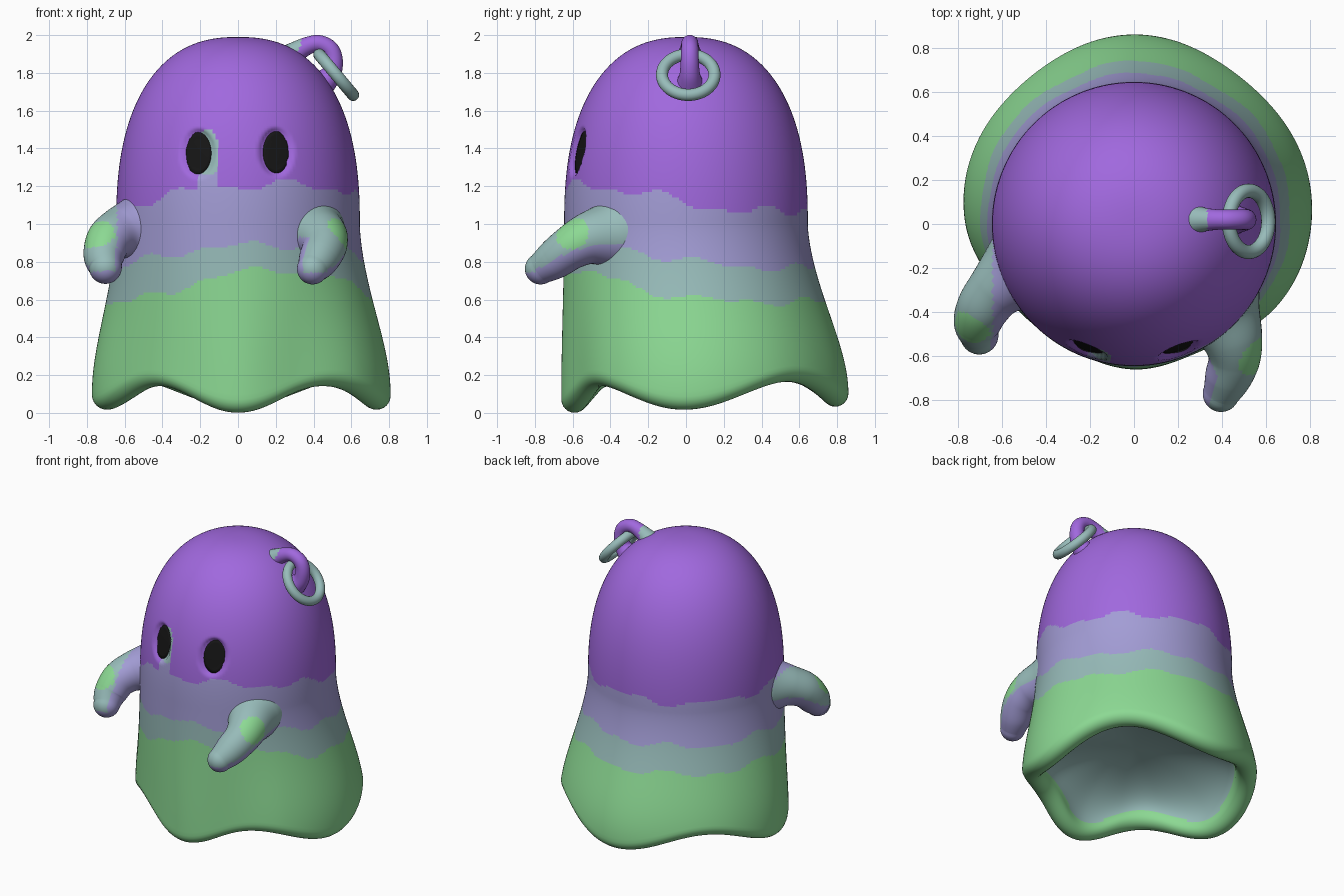
import bpy, bmesh, math
from mathutils import Vector
from math import sin, cos, pi, radians, hypot, atan2

if "Cube" in bpy.data.objects:
    bpy.data.objects.remove(bpy.data.objects["Cube"])


def material(name, r, g, b):
    m = bpy.data.materials.new(name)
    m.diffuse_color = [(c / 255) ** 2.2 for c in (r, g, b)] + [1]
    m.use_nodes = True
    m.node_tree.nodes["Principled BSDF"].inputs["Base Color"].default_value = m.diffuse_color
    return m


MATS = [material("purple", 159, 104, 221), material("lavender", 161, 155, 212),
        material("teal", 150, 186, 184), material("green", 139, 216, 146),
        material("black", 28, 28, 28)]
PURPLE, LAVENDER, TEAL, GREEN, BLACK = range(5)


def loft(name, rings, rule):
    """Skin closed rings, fan both ends, colour faces with rule(centre, normal)."""
    bm = bmesh.new()
    rows = [[bm.verts.new(p) for p in ring] for ring in rings]
    n = len(rows[0])
    for a, b in zip(rows, rows[1:]):
        for i in range(n):
            j = (i + 1) % n
            bm.faces.new((a[i], a[j], b[j], b[i]))
    for row in (rows[0], rows[-1]):
        mid = bm.verts.new(sum((v.co for v in row), Vector()) / n)
        for i in range(n):
            bm.faces.new((row[i], row[(i + 1) % n], mid))
    bmesh.ops.recalc_face_normals(bm, faces=bm.faces[:])
    bm.normal_update()
    for f in bm.faces:
        f.smooth = True
        f.material_index = rule(f.calc_center_median(), f.normal)
    me = bpy.data.meshes.new(name)
    bm.to_mesh(me)
    bm.free()
    for m in MATS:
        me.materials.append(m)
    ob = bpy.data.objects.new(name, me)
    bpy.context.collection.objects.link(ob)
    return ob


def spline(pts, t):
    """Catmull-Rom through points of any dimension, t in 0..len-1."""
    i = min(int(t), len(pts) - 2)
    u = t - i
    p = [Vector(pts[max(0, min(len(pts) - 1, i + k))]) for k in (-1, 0, 1, 2)]
    return 0.5 * (2 * p[1] + (p[2] - p[0]) * u
                  + (2 * p[0] - 5 * p[1] + 4 * p[2] - p[3]) * u * u
                  + (3 * p[1] - p[0] - 3 * p[2] + p[3]) * u ** 3)


def tube(name, pts, ref, rule, sides=40, steps=14):
    """Round tube along (x, y, z, radius) points with a rounded tip."""
    last = len(pts) - 1
    samples = []
    for k in range(last * steps + 1):
        t = k / steps
        q = spline(pts, t)
        d = (spline(pts, min(t + .02, last)) - spline(pts, max(t - .02, 0))).to_3d().normalized()
        samples.append((q.to_3d(), q[3], d))
    p, r, d = samples[-1]
    for k in range(1, 9):
        a = radians(k * 10.5)
        samples.append((p + d * r * sin(a), r * cos(a), d))
    rings = []
    for p, r, d in samples:
        u = (Vector(ref) - d * d.dot(Vector(ref))).normalized()
        v = d.cross(u)
        rings.append([p + r * (u * cos(2 * pi * i / sides) + v * sin(2 * pi * i / sides))
                      for i in range(sides)])
    return loft(name, rings, rule)


# Body shape: superellipse dome, dented at the eyes, flaring into a wavy hem
HEM = [.805, .83, .835, .86, .83, .81, .765, .67, .635, .66, .655, .75]  # every 30 degrees
EYES = {"left_eye": (-.212, 1.375), "right_eye": (.203, 1.38)}


def hem_radius(a):
    t = (a % (2 * pi)) / (pi / 6)
    i = int(t) % 12
    return spline([(HEM[(i + k) % 12], 0) for k in (-1, 0, 1, 2)], 1 + t - int(t))[0]


def hem_bottom(a):
    return .085 - .068 * cos(4 * a) + .016 * sin(a)


def radius(a, z):
    if z < 1:
        t = min(1, (1 - z) / .9)
        return .645 + (hem_radius(a) - .645) * sin(pi / 2 * t ** 1.6)
    r = .645 * max(0, 1 - ((z - 1) / .99) ** 2.4) ** (1 / 2.4)
    if sin(a) < 0:
        for ex, ez in EYES.values():
            d = hypot((r * cos(a) - ex) / .095, (z - ez) / .14)
            t = max(0, min(1, (1 - d) / .28))
            r -= .026 * t * t * (3 - 2 * t)
    return r


def body_colour(c, n):
    a, z = atan2(c.y, c.x), c.z
    if z < .7 and hypot(c.x, c.y) < radius(a, z) - .04:      # lip and hollow
        return GREEN if z < hem_bottom(a) + .1 else TEAL
    front = max(0, cos(a + radians(70)))
    wave = .016 * sin(7 * a) + .012 * sin(13 * a + 1)
    if z < .59 + .17 * front ** 2 + wave:
        return GREEN
    if z < .77 + .12 * front + wave:
        return TEAL
    if z < 1.07 + .14 * front - 1.2 * wave:
        return LAVENDER
    if c.y < 0:                                              # smudge beside one eye
        if hypot((c.x + .16) / .06, (z - 1.38) / .125) < 1:
            return TEAL
        if z < 1.32 and abs(c.x + .165) < .05:
            return TEAL if z > 1.27 else LAVENDER
    return PURPLE


N = 220
ANG = [2 * pi * i / N for i in range(N)]
LIP = .07
rings = []


def ring(fn):
    row = []
    for a in ANG:
        r, z = fn(a)
        row.append((r * cos(a), r * sin(a), z))
    rings.append(row)


for k in range(130):                                         # dome
    t = radians(89.5) * (1 - k / 130)
    z = 1 + .99 * sin(t) ** (2 / 2.4)
    ring(lambda a: (radius(a, z), z))
for k in range(40):                                          # straight banded part
    z = 1 - .5 * k / 40
    ring(lambda a: (radius(a, z), z))
for k in range(16):                                          # skirt down to the wavy lip
    def skirt(a):
        z = .5 + (hem_bottom(a) + .07 - .5) * k / 16
        return radius(a, z), z
    ring(skirt)
for k in range(13):                                          # rounded lip
    t = pi * k / 12

    def lip(a):
        zl = hem_bottom(a) + .07
        return radius(a, zl) - LIP + LIP * cos(t), zl - .07 * sin(t)
    ring(lip)
for k in range(1, 25):                                       # shallow domed hollow
    t = radians(89) * k / 24

    def hollow(a):
        zl = hem_bottom(a) + .07
        return (radius(a, zl) - 2 * LIP) * cos(t), zl + (.42 - zl) * sin(t)
    ring(hollow)
loft("body", rings, body_colour)

# Eyes: thin ovals wrapped on the dented body surface
for name, (cx, cz) in EYES.items():
    rows = []
    for s, off in [(1, -.004), (1, .004), (.8, .005), (.6, .005), (.4, .005), (.15, .005)]:
        row = []
        for i in range(40):
            a = 2 * pi * i / 40
            x, z = cx + .071 * s * cos(a), cz + .111 * s * sin(a)
            r = radius(atan2(-.57, x), z) + off
            row.append((x, -math.sqrt(r * r - x * x), z))
        rows.append(row)
    loft(name, rows, lambda c, n: BLACK)


# Arms: stubby tubes with a flared shoulder and a green patch
def arm_colour(patch, root_x, inner):
    def rule(c, n):
        if (c - Vector(patch)).length < .09:
            return GREEN
        if n.z < -.25 or c.x > root_x or (n.x * inner > .6 and c.z < .93):
            return LAVENDER
        return TEAL
    return rule


tube("right_arm", [(.34, -.29, .96, .27), (.40, -.41, .94, .185), (.445, -.52, .92, .14),
                   (.455, -.61, .875, .118), (.425, -.7, .81, .105), (.395, -.77, .763, .083)],
     (1, 0, 0), arm_colour((.54, -.6, .95), 9, -1))
tube("left_arm", [(-.43, -.16, .98, .27), (-.535, -.225, .97, .19), (-.625, -.3, .955, .135),
                  (-.685, -.38, .91, .12), (-.71, -.45, .83, .108), (-.702, -.505, .77, .087)],
     (1, 0, 0), arm_colour((-.74, -.47, .94), -.64, 1))

# Hook on the head with a ring hanging from it
tube("hook", [(.24, .02, 1.85, .095), (.30, .02, 1.905, .06), (.37, .02, 1.944, .047),
              (.43, .02, 1.955, .045), (.487, .02, 1.925, .046), (.507, .02, 1.865, .048),
              (.49, .02, 1.79, .055), (.43, .02, 1.73, .08)],
     (0, 1, 0), lambda c, n: TEAL if c.x < .335 and n.z > .2 else PURPLE, 24, 8)

bpy.ops.mesh.primitive_torus_add(major_radius=.139, minor_radius=.032, major_segments=64,
                                 minor_segments=20, location=(.52, .012, 1.79),
                                 rotation=(0, radians(50), 0))
hoop = bpy.context.object
hoop.name = "hanging_ring"
hoop.data.materials.append(MATS[TEAL])
bpy.ops.object.shade_smooth()
